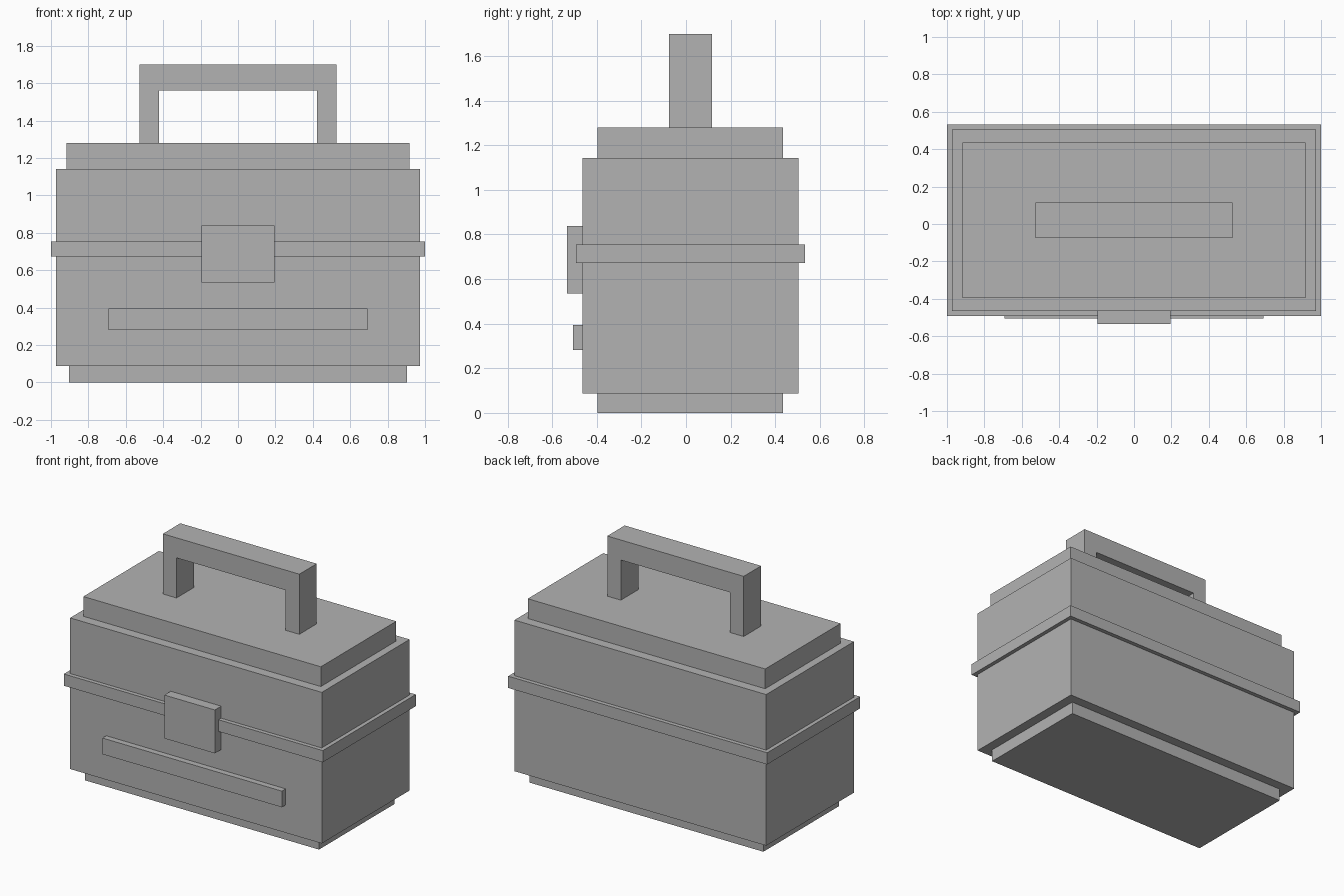
import bpy, bmesh

if "Cube" in bpy.data.objects:
    bpy.data.objects.remove(bpy.data.objects["Cube"])

grey = bpy.data.materials.new("plain grey")
grey.diffuse_color = (0.45, 0.45, 0.45, 1)
grey.use_nodes = True
grey.node_tree.nodes["Principled BSDF"].inputs["Base Color"].default_value = grey.diffuse_color
YC = 0.02  # depth centre of the case


def extrude_profile(name, points, y0, y1):
    """Extrude an (x, z) outline from y0 to y1."""
    bm = bmesh.new()
    face = bm.faces.new([bm.verts.new((x, y0, z)) for x, z in points])
    ext = bmesh.ops.extrude_face_region(bm, geom=[face])
    verts = [v for v in ext["geom"] if isinstance(v, bmesh.types.BMVert)]
    bmesh.ops.translate(bm, verts=verts, vec=(0, y1 - y0, 0))
    bmesh.ops.recalc_face_normals(bm, faces=bm.faces)
    mesh = bpy.data.meshes.new(name)
    bm.to_mesh(mesh)
    bm.free()
    mesh.materials.append(grey)
    obj = bpy.data.objects.new(name, mesh)
    bpy.context.collection.objects.link(obj)
    return obj


def block(name, half_x, y0, y1, z0, z1):
    """Box centred on x = 0."""
    return extrude_profile(name, [(-half_x, z0), (half_x, z0), (half_x, z1), (-half_x, z1)], y0, y1)


# Stacked case: foot, body, seam band and raised lid top
for name, hx, hy, z0, z1 in (
    ("foot", 0.903, 0.416, 0.0, 0.087),
    ("case_body", 0.972, 0.484, 0.087, 1.142),
    ("seam_band", 1.0, 0.513, 0.672, 0.754),
    ("lid_top", 0.917, 0.416, 1.142, 1.28),
):
    block(name, hx, YC - hy, YC + hy, z0, z1)

# Latch and front strip
block("latch", 0.195, -0.534, -0.44, 0.535, 0.838)
block("front_strip", 0.693, -0.506, -0.44, 0.281, 0.394)

# Squared carrying handle
right = [(0.422, 1.56), (0.422, 1.28), (0.527, 1.28), (0.527, 1.70)]
left = [(-x, z) for x, z in reversed(right)]
extrude_profile("handle", right + left, YC - 0.096, YC + 0.096)
